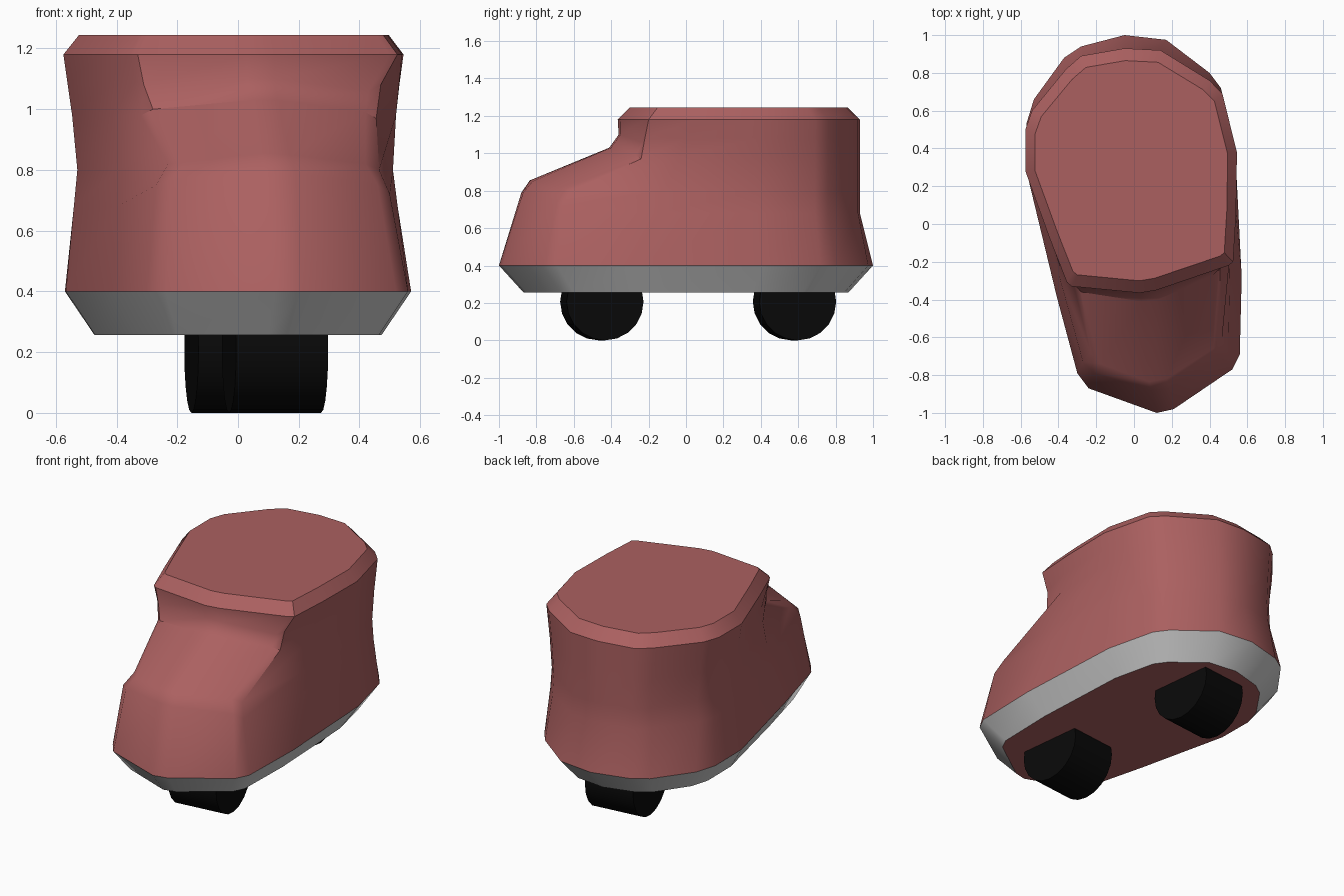
import bpy, bmesh, math

if "Cube" in bpy.data.objects:
    bpy.data.objects.remove(bpy.data.objects["Cube"])


def material(name, rgb):
    m = bpy.data.materials.new(name)
    m.diffuse_color = (*rgb, 1)
    m.use_nodes = True
    m.node_tree.nodes["Principled BSDF"].inputs["Base Color"].default_value = m.diffuse_color
    return m


red = material("red_leather", (0.41, 0.118, 0.118))
black = material("black_rubber", (0.0027, 0.0027, 0.0027))


def finish(obj, mat, angle):
    if mat:
        obj.data.materials.append(mat)
    bpy.ops.object.select_all(action='DESELECT')
    obj.select_set(True)
    bpy.context.view_layer.objects.active = obj
    bpy.ops.object.shade_smooth_by_angle(angle=math.radians(angle))


def loft(name, rings, mat=None, cap_top=False, angle=36):
    bm = bmesh.new()
    vs = [[bm.verts.new(p) for p in r] for r in rings]
    n = len(rings[0])
    for a, b in zip(vs, vs[1:]):
        for i in range(n):
            j = (i + 1) % n
            bm.faces.new((a[i], a[j], b[j], b[i]))
    if cap_top:
        bm.faces.new(vs[-1])
    me = bpy.data.meshes.new(name)
    bm.to_mesh(me)
    bm.free()
    obj = bpy.data.objects.new(name, me)
    bpy.context.collection.objects.link(obj)
    finish(obj, mat, angle)
    return obj


# Outlines, counter-clockwise from the toe: welt and collar
welt = [(.12, -1.0), (.21, -.98), (.52, -.77), (.56, -.69), (.57, -.28), (.535, .41),
        (.46, .72), (.40, .80), (.17, .975), (-.05, 1.0), (-.28, .94), (-.37, .88),
        (-.53, .66), (-.57, .53), (-.567, .27), (-.41, -.38), (-.30, -.79), (-.24, -.87)]
collar = [(.03, -.365), (.12, -.35), (.50, -.22), (.525, -.20), (.54, .05), (.545, .38),
          (.468, .69), (.40, .76), (.14, .92), (-.05, .93), (-.28, .89), (-.36, .82),
          (-.54, .60), (-.575, .50), (-.575, .28), (-.445, -.08), (-.355, -.31), (-.33, -.33)]

# Toe and instep columns: toe shoulder, toe edge, instep top, collar foot
front = {
    16: [(-.27, -.73, .75), (-.23, -.68, .82), (-.32, -.32, .98), (-.34, -.30, 1.09)],
    17: [(-.21, -.79, .77), (-.18, -.74, .825), (-.28, -.36, 1.0), (-.31, -.33, 1.08)],
    0: [(.09, -.88, .79), (.08, -.835, .855), (.04, -.41, 1.03), (.03, -.36, 1.10)],
    1: [(.19, -.87, .79), (.17, -.82, .85), (.13, -.40, 1.03), (.12, -.35, 1.10)],
    2: [(.46, -.70, .75), (.42, -.66, .82), (.42, -.27, .99), (.43, -.24, 1.06)],
    3: [(.50, -.66, .72), (.465, -.62, .80), (.455, -.24, .97), (.47, -.22, 1.08)],
}


def column(i):
    (bx, by), (cx, cy) = welt[i], collar[i]
    mid = front.get(i)
    if mid is None:
        # Waisted side and heel wall
        mid = []
        for z, pinch in ((.68, .94), (.80, .92), (.98, .95), (1.08, .975)):
            t = (z - .4) / .78 if i in (4, 15) else 1
            mid.append(((bx + (cx - bx) * t) * pinch, by + (cy - by) * t, z))
    rim = (cx * .91, .28 + (cy - .28) * .9, 1.245)
    return [(bx, by, .4), *mid, (cx, cy, 1.18), rim]


# Boot upper
rings = list(zip(*[column(i) for i in range(len(welt))]))
loft("boot_upper", rings, red, cap_top=True)

# Grey sole band and red underside
bottom = [(x * .83, y * .87, .257) for x, y in welt]
loft("sole_band", [bottom, rings[0]])
underside = loft("sole_underside", [bottom], red, cap_top=True)
underside.data.flip_normals()

# Two wheels, turned to follow the foot's axis
for name, x, y in (("front_wheel", .122, -.45), ("rear_wheel", -.002, .58)):
    bpy.ops.mesh.primitive_cylinder_add(
        vertices=20, radius=.207, depth=.305, location=(x, y, .207),
        rotation=(0, math.pi / 2, math.radians(6.5)))
    wheel = bpy.context.object
    wheel.name = name
    finish(wheel, black, 30)
